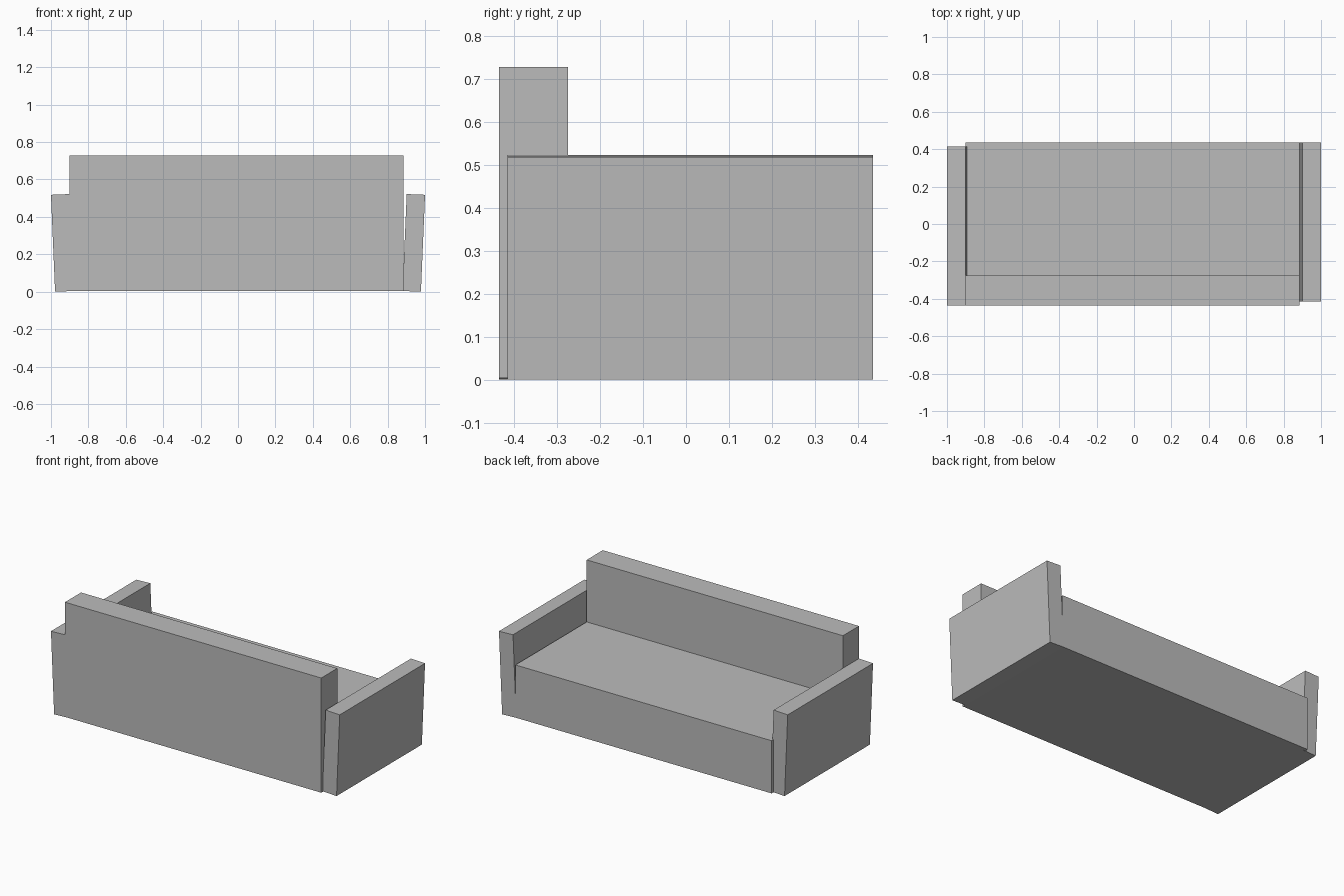
import bpy
import bmesh

cube = bpy.data.objects.get("Cube")
if cube:
    bpy.data.objects.remove(cube, do_unlink=True)

# Single plain upholstery colour
grey = bpy.data.materials.new("light grey upholstery")
grey.use_nodes = True
colour = (0.5, 0.5, 0.5, 1.0)
grey.diffuse_color = colour
grey.node_tree.nodes["Principled BSDF"].inputs["Base Color"].default_value = colour


def extrude_profile(name, points, axis, start, end):
    """Extrude a closed profile: (x, z) along y, or (y, z) along x."""
    def place(p, t):
        return (p[0], t, p[1]) if axis == "y" else (t, p[0], p[1])

    bm = bmesh.new()
    near = [bm.verts.new(place(p, start)) for p in points]
    far = [bm.verts.new(place(p, end)) for p in points]
    bm.faces.new(near)
    bm.faces.new(far)
    for i in range(len(points)):
        j = (i + 1) % len(points)
        bm.faces.new((near[i], near[j], far[j], far[i]))
    bmesh.ops.recalc_face_normals(bm, faces=bm.faces)
    mesh = bpy.data.meshes.new(name)
    bm.to_mesh(mesh)
    bm.free()
    mesh.materials.append(grey)
    obj = bpy.data.objects.new(name, mesh)
    bpy.context.collection.objects.link(obj)
    return obj


# Seat and backrest as one L-shaped body
body = [(-0.435, 0.004), (0.435, 0.004), (0.435, 0.336),
        (-0.275, 0.336), (-0.275, 0.727), (-0.435, 0.727)]
extrude_profile("seat_and_backrest", body, "x", -0.902, 0.885)

# Armrests lean outwards and are offset slightly from each other in depth
arm = [(0.88, 0.004), (0.978, 0.0), (1.0, 0.518), (0.902, 0.522)]
extrude_profile("left_armrest", arm, "y", -0.415, 0.435)
extrude_profile("right_armrest", [(-x, z) for x, z in arm], "y", -0.435, 0.415)
